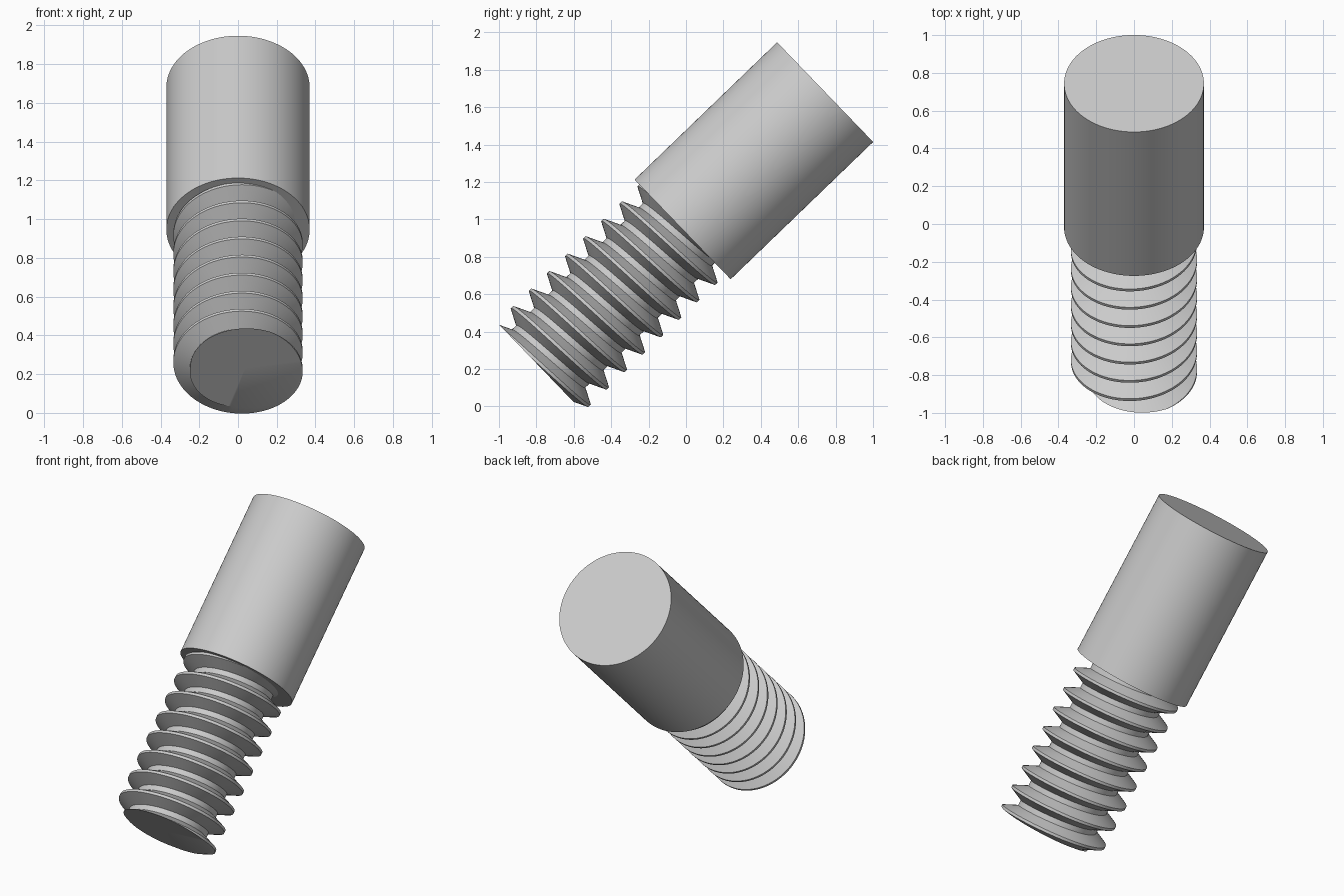
import bpy, bmesh, math
from mathutils import Vector

if "Cube" in bpy.data.objects:
    bpy.data.objects.remove(bpy.data.objects["Cube"])

TILT = -math.radians(46.06)          # lean of the whole screw towards +y
SHOULDER = Vector((0, -0.018, 0.946))  # centre of the head's lower face
SEG = 96
PITCH, CREST_R, ROOT_R = 0.1344, 0.334, 0.248
END, START = -1.06, -1.08            # cut end of the thread, crest start

grey = bpy.data.materials.new("plain grey")
grey.diffuse_color = (0.6, 0.6, 0.6, 1)
grey.use_nodes = True
grey.node_tree.nodes["Principled BSDF"].inputs["Base Color"].default_value = grey.diffuse_color


def finish(bm, name):
    """Turn a bmesh built along local z into a placed, shaded object."""
    bmesh.ops.recalc_face_normals(bm, faces=bm.faces[:])
    mesh = bpy.data.meshes.new(name)
    bm.to_mesh(mesh)
    bm.free()
    mesh.materials.append(grey)
    ob = bpy.data.objects.new(name, mesh)
    bpy.context.collection.objects.link(ob)
    ob.location = SHOULDER
    ob.rotation_euler = (TILT, 0, 0)
    bpy.ops.object.select_all(action='DESELECT')
    ob.select_set(True)
    bpy.context.view_layer.objects.active = ob
    bpy.ops.object.shade_smooth_by_angle(angle=math.radians(30))
    return ob


# Plain cylindrical head
bm = bmesh.new()
length = 1.058
bmesh.ops.create_cone(bm, cap_ends=True, segments=SEG, radius1=0.37,
                      radius2=0.37, depth=length)
bmesh.ops.translate(bm, verts=bm.verts[:], vec=(0, 0, length / 2))
finish(bm, "head")

# Threaded shank: a V profile with flat crest and root swept along a helix
bm = bmesh.new()
crest, root = PITCH / 16, PITCH / 8
profile = [(-crest, CREST_R), (crest, CREST_R),
           (PITCH / 2 - root, ROOT_R), (PITCH / 2 + root, ROOT_R)]
rows = []
for i in range(13 * SEG + 1):
    a = 2 * math.pi * i / SEG
    z = START + PITCH * (i / SEG - 2)
    rows.append([bm.verts.new((r * math.sin(a), -r * math.cos(a), z + dz))
                 for dz, r in profile])
for i in range(12 * SEG):
    for k in range(4):
        if k < 3:
            quad = (rows[i][k], rows[i + 1][k],
                    rows[i + 1][k + 1], rows[i][k + 1])
        else:  # root joins the crest of the next turn
            quad = (rows[i][3], rows[i + 1][3],
                    rows[i + 1 + SEG][0], rows[i + SEG][0])
        bm.faces.new(quad)

# Trim the thread square at both ends and cap it
for z, up in ((END, -1), (0.01, 1)):
    bmesh.ops.bisect_plane(bm, geom=bm.verts[:] + bm.edges[:] + bm.faces[:],
                           plane_co=(0, 0, z), plane_no=(0, 0, up),
                           clear_outer=True)
bmesh.ops.delete(bm, geom=[v for v in bm.verts if not v.link_faces],
                 context='VERTS')
bmesh.ops.remove_doubles(bm, verts=bm.verts[:], dist=1e-5)
bmesh.ops.holes_fill(bm, edges=[e for e in bm.edges if e.is_boundary], sides=0)
caps = [f for f in bm.faces if len(f.verts) > 12]
bmesh.ops.poke(bm, faces=caps)
finish(bm, "threaded_shank")
